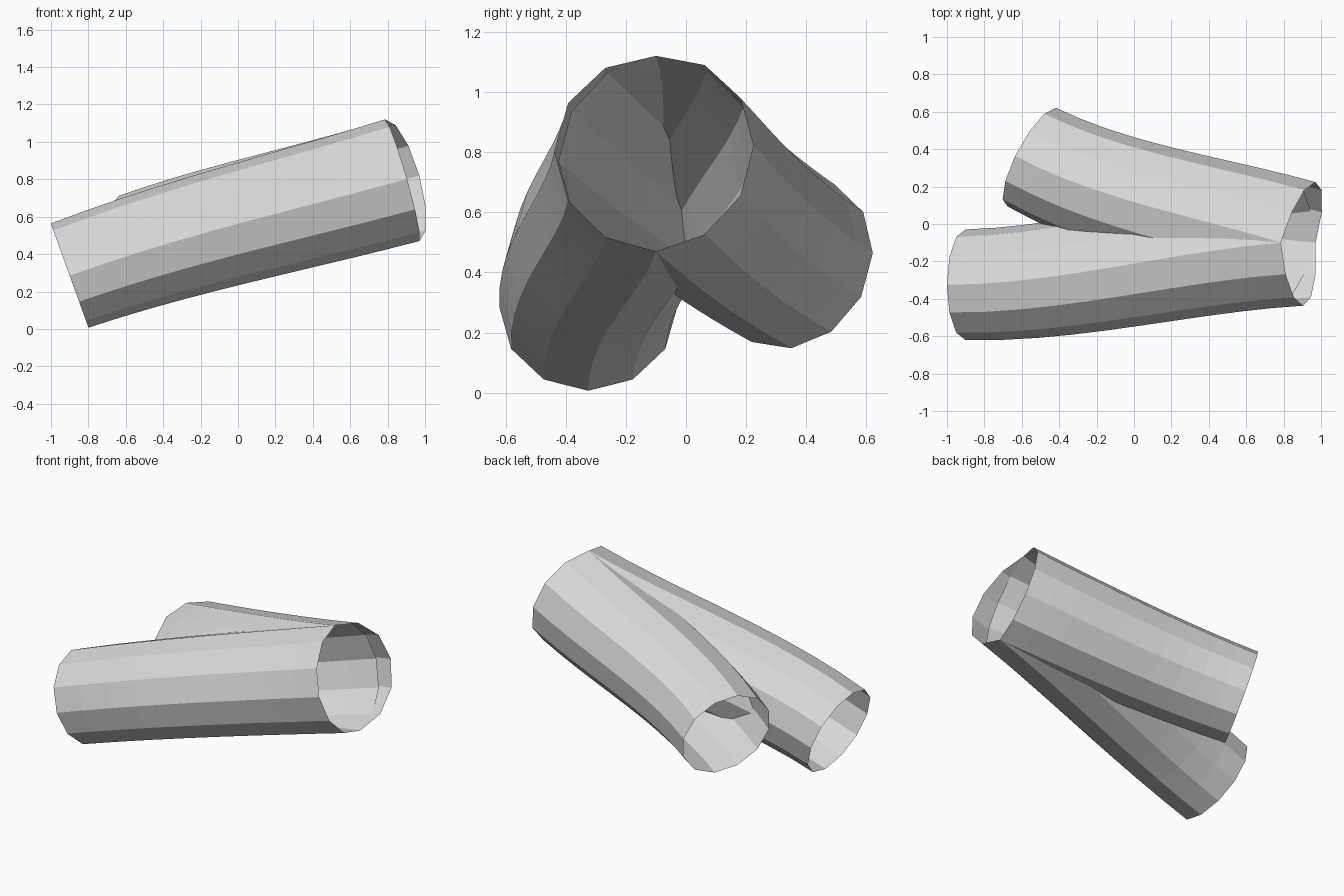
import bpy, bmesh
from math import cos, sin, tau
from mathutils import Vector

SIDES, SEGMENTS = 12, 10

cube = bpy.data.objects.get("Cube")
if cube:
    bpy.data.objects.remove(cube, do_unlink=True)

grey = bpy.data.materials.new("light grey")
grey.use_nodes = True
grey.diffuse_color = (0.7, 0.7, 0.7, 1)
grey.node_tree.nodes["Principled BSDF"].inputs["Base Color"].default_value = (0.7, 0.7, 0.7, 1)

# Both tubes share the centre and up direction of the wide upper opening
TOP = Vector((0.878, -0.1, 0.795))
TOP_UP = Vector((-0.0925, 0, 0.325))
TOP_RADIUS, END_RADIUS = 0.338, 0.296


def open_tube(name, start, start_dir, start_up, top_dir):
    """Sweep an open faceted ring along a gentle bend from start to TOP."""
    p0, d0, d1 = Vector(start), Vector(start_dir).normalized(), Vector(top_dir).normalized()
    reach = (TOP - p0).length / 3
    p1, p2 = p0 + d0 * reach, TOP - d1 * reach
    up0, up1 = Vector(start_up).normalized(), TOP_UP.normalized()
    bm = bmesh.new()
    rings = []
    for i in range(SEGMENTS + 1):
        t = i / SEGMENTS
        s = 1 - t
        centre = p0 * s**3 + p1 * (3 * s * s * t) + p2 * (3 * s * t * t) + TOP * t**3
        along = ((p1 - p0) * s * s + (p2 - p1) * (2 * s * t) + (TOP - p2) * t * t).normalized()
        up = up0.lerp(up1, t)
        up = (up - along * up.dot(along)).normalized()
        side = up.cross(along)
        radius = END_RADIUS + (TOP_RADIUS - END_RADIUS) * t
        rings.append([bm.verts.new(centre + (up * cos(a) + side * sin(a)) * radius)
                      for a in (tau * k / SIDES for k in range(SIDES))])
    # Wall faces, wound to point outwards
    for low, high in zip(rings, rings[1:]):
        for k in range(SIDES):
            n = (k + 1) % SIDES
            bm.faces.new((low[k], high[k], high[n], low[n]))
    mesh = bpy.data.meshes.new(name)
    bm.to_mesh(mesh)
    bm.free()
    mesh.materials.append(grey)
    obj = bpy.data.objects.new(name, mesh)
    bpy.context.collection.objects.link(obj)


# Front and back tubes, crossing through each other near the shared opening
open_tube("front_tube", (-0.9, -0.325, 0.285), (0.94, 0, 0.34),
          (-0.1, 0, 0.275), (0.958, 0.079, 0.273))
open_tube("back_tube", (-0.546, 0.357, 0.43), (0.848, -0.45, 0.28),
          (-0.09, 0.007, 0.285), (0.923, -0.281, 0.263))
